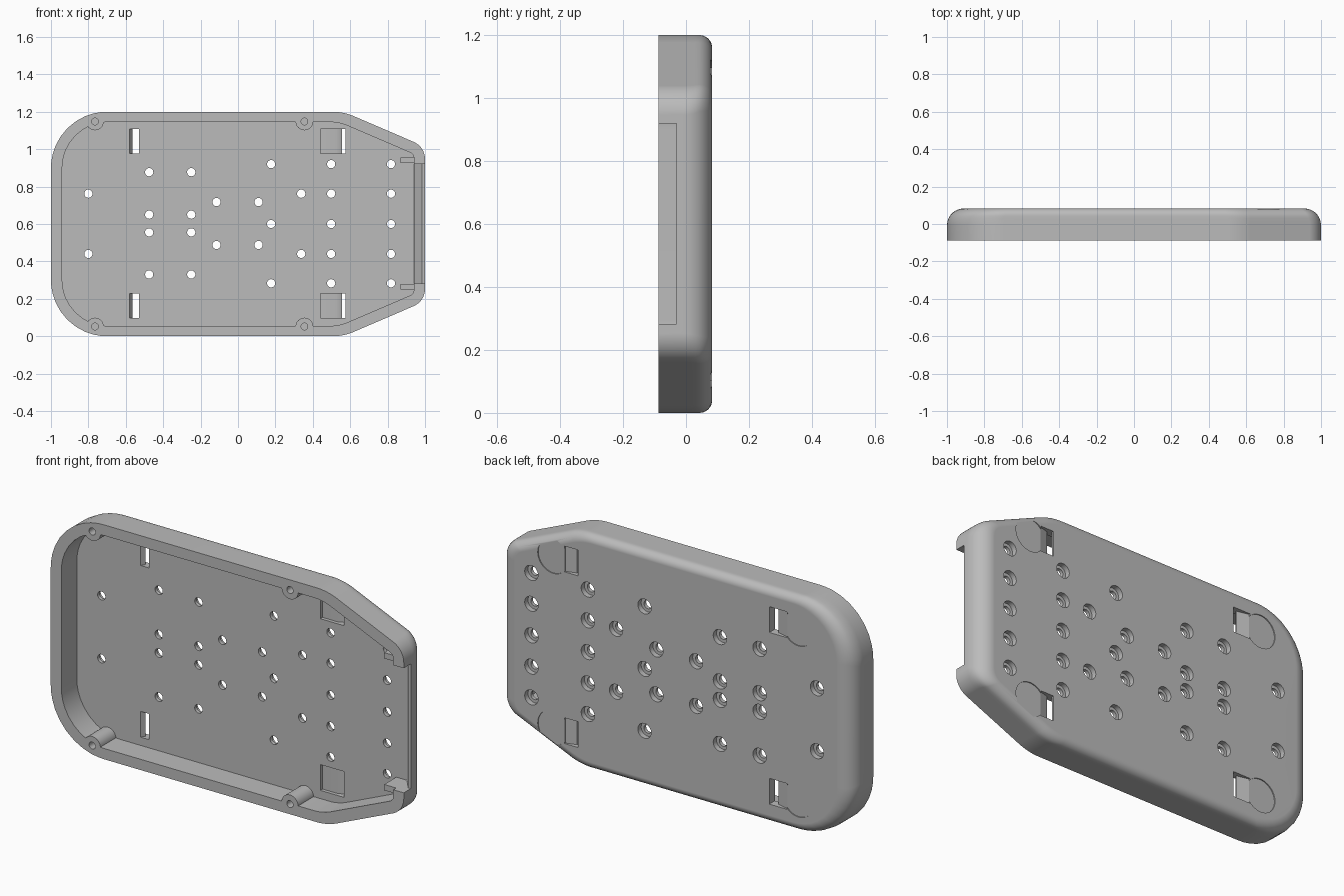
import bpy, bmesh, math
from mathutils import Vector

if "Cube" in bpy.data.objects:
    bpy.data.objects.remove(bpy.data.objects["Cube"])

MID, FRONT, BACK, FLOOR = 0.6, -0.087, 0.083, 0.038


def fillet(a, b, c, r, n=10):
    """Points of an arc of radius r rounding corner b."""
    a, b, c = Vector(a), Vector(b), Vector(c)
    u, v = (a - b).normalized(), (c - b).normalized()
    half = u.angle(v) / 2
    centre = b + (u + v).normalized() * r / math.sin(half)
    p, q = b + u * r / math.tan(half) - centre, b + v * r / math.tan(half) - centre
    return [centre + (p * (1 - i / n) + q * (i / n)).normalized() * r for i in range(n + 1)]


def outline(end, side, slope, r_left, r_mid, r_right):
    """Tray outline in x and z with each kind of edge moved inwards."""
    k = 0.43
    drop = slope * math.sqrt(1 + k * k)
    top = 1.2 - side
    right = 1 - end
    corners = [(end - 1, MID), (end - 1, top), (0.565 + (side - drop) / k, top),
               (right, 1.2 - drop - k * (right - 0.565)), (right, MID)]
    half = []
    for i, r in enumerate((r_left, r_mid, r_right)):
        half += fillet(*corners[i:i + 3], r)
    return [(p.x, p.y) for p in half] + [(p.x, 2 * MID - p.y) for p in reversed(half)]


def make(name, bm):
    bmesh.ops.recalc_face_normals(bm, faces=bm.faces)
    me = bpy.data.meshes.new(name)
    bm.to_mesh(me)
    bm.free()
    ob = bpy.data.objects.new(name, me)
    bpy.context.collection.objects.link(ob)
    return ob


def loft(bm, rings):
    loops = [[bm.verts.new(p) for p in ring] for ring in rings]
    n = len(loops[0])
    for a, b in zip(loops, loops[1:]):
        for i in range(n):
            bm.faces.new((a[i], a[(i + 1) % n], b[(i + 1) % n], b[i]))
    bm.faces.new(loops[0])
    bm.faces.new(loops[-1])


def prism_y(bm, pts, y0, y1):
    loft(bm, [[(x, y, z) for x, z in pts] for y in (y0, y1)])


def prism_z(bm, pts, z0, z1):
    loft(bm, [[(x, y, z) for x, y in pts] for z in (z0, z1)])


def circles(name, centres, r, y0, y1, n=24):
    bm = bmesh.new()
    for x, z in centres:
        prism_y(bm, [(x + r * math.cos(i * math.tau / n), z + r * math.sin(i * math.tau / n))
                     for i in range(n)], y0, y1)
    return make(name, bm)


def cut(ob, cutter):
    """Subtract the cutter and delete it."""
    mod = ob.modifiers.new("cut", 'BOOLEAN')
    mod.operation, mod.solver, mod.object = 'DIFFERENCE', 'EXACT', cutter
    dg = bpy.context.evaluated_depsgraph_get()
    me = bpy.data.meshes.new_from_object(ob.evaluated_get(dg))
    ob.modifiers.clear()
    ob.data = me
    bpy.data.objects.remove(cutter)


# Outer shell: back edge rounded wide at the ends, tight along the sides
def inset(r, h):
    return r - math.sqrt(r * r - (r - h) ** 2) if h < r else 0


bm = bmesh.new()
rings = []
for h in (BACK - FRONT, 0.09, 0.07, 0.053, 0.04, 0.03, 0.021, 0.013, 0.007, 0.003, 0.0007, 0):
    e, s, d = inset(0.09, h), inset(0.04, h), inset(0.05, h)
    rings.append([(x, BACK - h, z) for x, z in outline(e, s, d, 0.3 - 0.6 * e, 0.3, 0.1 - 0.4 * e)])
loft(bm, rings)
tray = make("tray_shell", bm)

# Cavity, leaving screw bosses and two small locating tabs standing
bm = bmesh.new()
prism_y(bm, outline(0.06, 0.055, 0.06, 0.245, 0.25, 0.03), -0.2, FLOOR)
cavity = make("cavity_cutter", bm)
screws = [(x, z) for x in (-0.765, 0.355) for z in (0.052, 1.148)]
cut(cavity, circles("boss_cutter", screws, 0.047, -0.3, 0.1, 32))
bm = bmesh.new()
for z in (0.265, 0.94):
    prism_z(bm, [(0.87, -0.06), (0.96, -0.06), (0.96, 0.1), (0.87, 0.1)], z - 0.015, z + 0.015)
cut(cavity, make("tab_cutter", bm))
cut(tray, cavity)
cut(tray, circles("screw_hole_cutter", screws, 0.018, -0.2, 0.02))

# Cable opening in the right end
bm = bmesh.new()
prism_z(bm, [(0.9, -0.2), (1.1, -0.2), (1.1, -0.03), (0.985, -0.03), (0.93, 0.037), (0.9, 0.037)],
        0.282, 0.92)
cut(tray, make("opening_cutter", bm))

# Counterbored mounting holes
five = (0.283, 0.44, 0.6, 0.762, 0.92)
groups = [((-0.8,), (0.44, 0.762)), ((-0.475, -0.25), (0.33, 0.555, 0.65, 0.877)),
          ((-0.115, 0.11), (0.488, 0.717)), ((0.177,), five[::2]),
          ((0.338,), five[1::2]), ((0.498, 0.818), five)]
holes = [(x, z) for xs, zs in groups for x in xs for z in zs]
cut(tray, circles("hole_cutter", holes, 0.022, -0.05, 0.2))
cut(tray, circles("counterbore_cutter", holes, 0.038, 0.056, 0.2))

# Round pads and ramped strap slots on the back
pads = [(x, z) for x in (-0.695, 0.695) for z in (0.162, 1.038)]
cut(tray, circles("pad_cutter", pads, 0.087, BACK - 0.005, 0.2, 48))
right_slot = [(0.575, 0), (0.575, 0.06), (0.63, 0.076), (0.63, 0.1), (0.555, 0.1),
              (0.555, 0.07), (0.525, 0.056), (0.44, 0.056), (0.44, 0)]
left_slot = [(-0.53, 0), (-0.53, 0.1), (-0.63, 0.1), (-0.63, 0.076), (-0.565, 0.06),
             (-0.585, 0.03), (-0.585, 0)]
bm = bmesh.new()
for profile in (right_slot, left_slot):
    for z in (0.163, 1.042):
        prism_z(bm, profile, z - 0.066, z + 0.066)
cut(tray, make("slot_cutter", bm))

# Grey plastic
mat = bpy.data.materials.new("grey_plastic")
mat.use_nodes = True
grey = (0.5, 0.5, 0.5, 1)
mat.diffuse_color = grey
mat.node_tree.nodes["Principled BSDF"].inputs["Base Color"].default_value = grey
tray.data.materials.clear()
tray.data.materials.append(mat)
for p in tray.data.polygons:
    p.material_index = 0

# Smooth rounded edges, crisp corners
bpy.ops.object.select_all(action='DESELECT')
tray.select_set(True)
bpy.context.view_layer.objects.active = tray
bpy.ops.object.shade_smooth_by_angle(angle=math.radians(30))
weighted = tray.modifiers.new("weighted_normals", 'WEIGHTED_NORMAL')
weighted.keep_sharp = True
